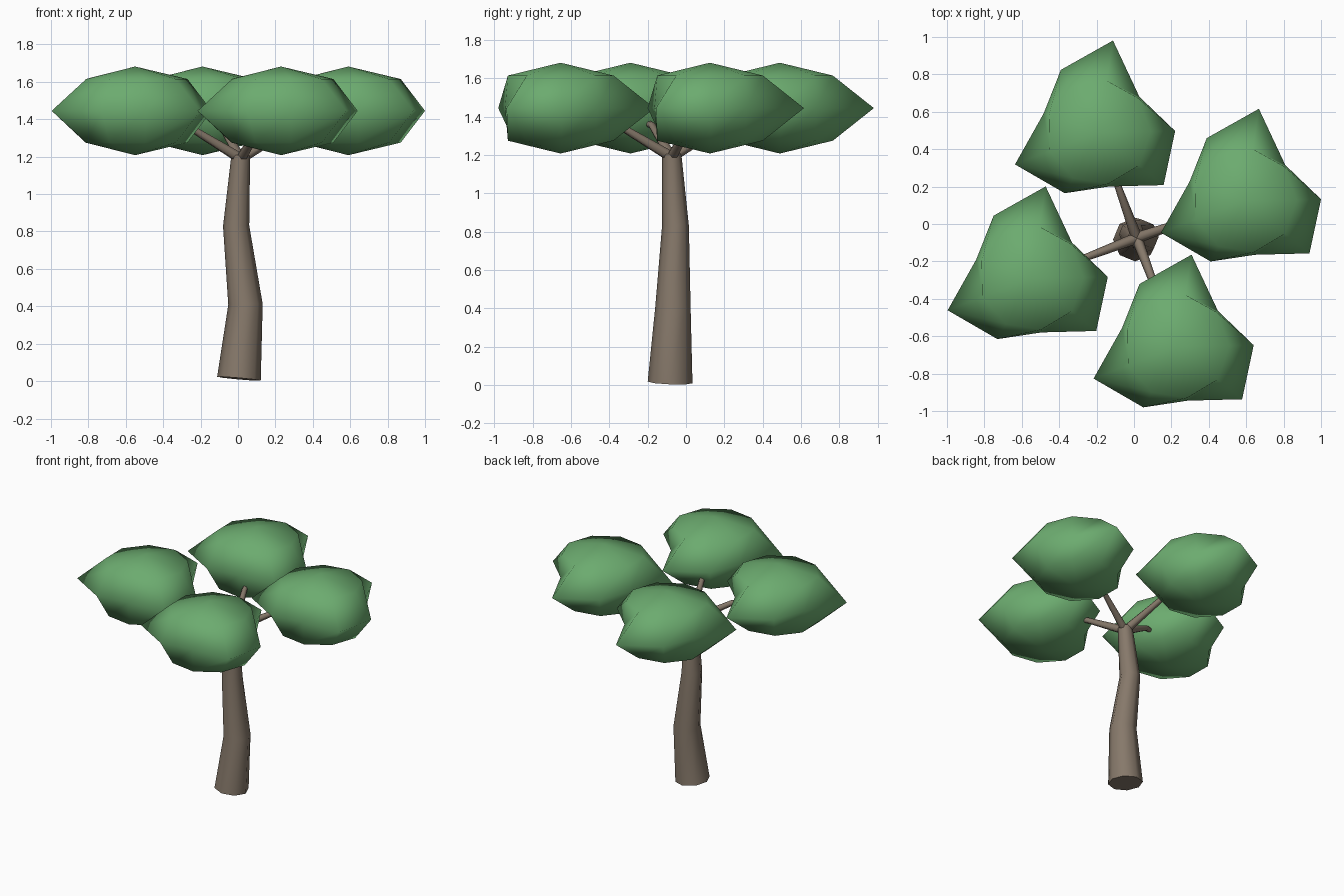
import bpy, bmesh
from math import sin, cos, pi, radians
from mathutils import Vector

if "Cube" in bpy.data.objects:
    bpy.data.objects.remove(bpy.data.objects["Cube"])


def material(name, color):
    m = bpy.data.materials.new(name)
    m.diffuse_color = (*color, 1)
    m.use_nodes = True
    m.node_tree.nodes["Principled BSDF"].inputs["Base Color"].default_value = m.diffuse_color
    return m


BARK = material("bark", (0.24, 0.19, 0.145))
LEAF = material("leaf", (0.15, 0.41, 0.16))


def finish(bm, name, mat):
    bmesh.ops.recalc_face_normals(bm, faces=bm.faces)
    me = bpy.data.meshes.new(name)
    bm.to_mesh(me)
    bm.free()
    me.materials.append(mat)
    ob = bpy.data.objects.new(name, me)
    bpy.context.collection.objects.link(ob)
    bpy.ops.object.select_all(action='DESELECT')
    ob.select_set(True)
    bpy.context.view_layer.objects.active = ob
    bpy.ops.object.shade_smooth_by_angle(angle=radians(65))
    return ob


def bridge(bm, a, b):
    n = len(a)
    for i in range(n):
        bm.faces.new((a[i], a[(i + 1) % n], b[(i + 1) % n], b[i]))


def tube(name, path, radii, sides):
    """Tapered limb whose rings stay square to the path."""
    bm = bmesh.new()
    pts = [Vector(p) for p in path]
    rings = []
    for i, p in enumerate(pts):
        d = (pts[min(i + 1, len(pts) - 1)] - pts[max(i - 1, 0)]).normalized()
        ref = Vector((0, 1, 0)) if abs(d.z) > 0.8 else Vector((0, 0, 1))
        u = ref.cross(d).normalized()
        v = d.cross(u)
        rings.append([bm.verts.new(p + radii[i] * (u * cos(2 * pi * k / sides) + v * sin(2 * pi * k / sides)))
                      for k in range(sides)])
    for a, b in zip(rings, rings[1:]):
        bridge(bm, a, b)
    bm.faces.new(rings[0])
    bm.faces.new(rings[-1])
    return finish(bm, name, BARK)


# Lopsided nine-sided canopy clump: lobed equator between two round rings
EQUATOR = (0.41, 0.29, 0.497, 0.39, 0.31, 0.478, 0.372, 0.295, 0.448)


def clump(name, center):
    bm = bmesh.new()
    c = Vector(center)
    rings = []
    for z, radii in ((-0.17, [0.28] * 9), (0, EQUATOR), (0.17, [0.28] * 9)):
        rings.append([bm.verts.new(c + Vector((r * cos(radians(1 + 40 * k)), r * sin(radians(1 + 40 * k)), z)))
                      for k, r in enumerate(radii)])
    for a, b in zip(rings, rings[1:]):
        bridge(bm, a, b)
    for ring, z in ((rings[0], -0.237), (rings[-1], 0.237)):
        pole = bm.verts.new(c + Vector((0, 0, z)))
        for k in range(9):
            bm.faces.new((ring[k], ring[(k + 1) % 9], pole))
    return finish(bm, name, LEAF)


# Crooked trunk
tube("trunk",
     [(0.005, -0.083, 0.013), (0.04, -0.068, 0.41), (-0.01, -0.055, 0.83), (0.015, -0.075, 1.21)],
     [0.117, 0.092, 0.07, 0.05], 8)

# Branches, each bending flatter inside its clump
fork = Vector((0.015, -0.075, 1.19))
centers = {"back": (-0.19, 0.49), "right": (0.59, 0.125), "left": (-0.55, -0.29), "front": (0.23, -0.655)}
for side, (x, y) in centers.items():
    center = Vector((x, y, 1.445))
    bend = fork.lerp(center, 0.48)
    bend.z = 1.355
    tip = fork.lerp(center, 0.72)
    tip.z = 1.38
    tube(side + "_branch", [fork, bend, tip], [0.03, 0.019, 0.014], 6)
    clump(side + "_canopy", center)
